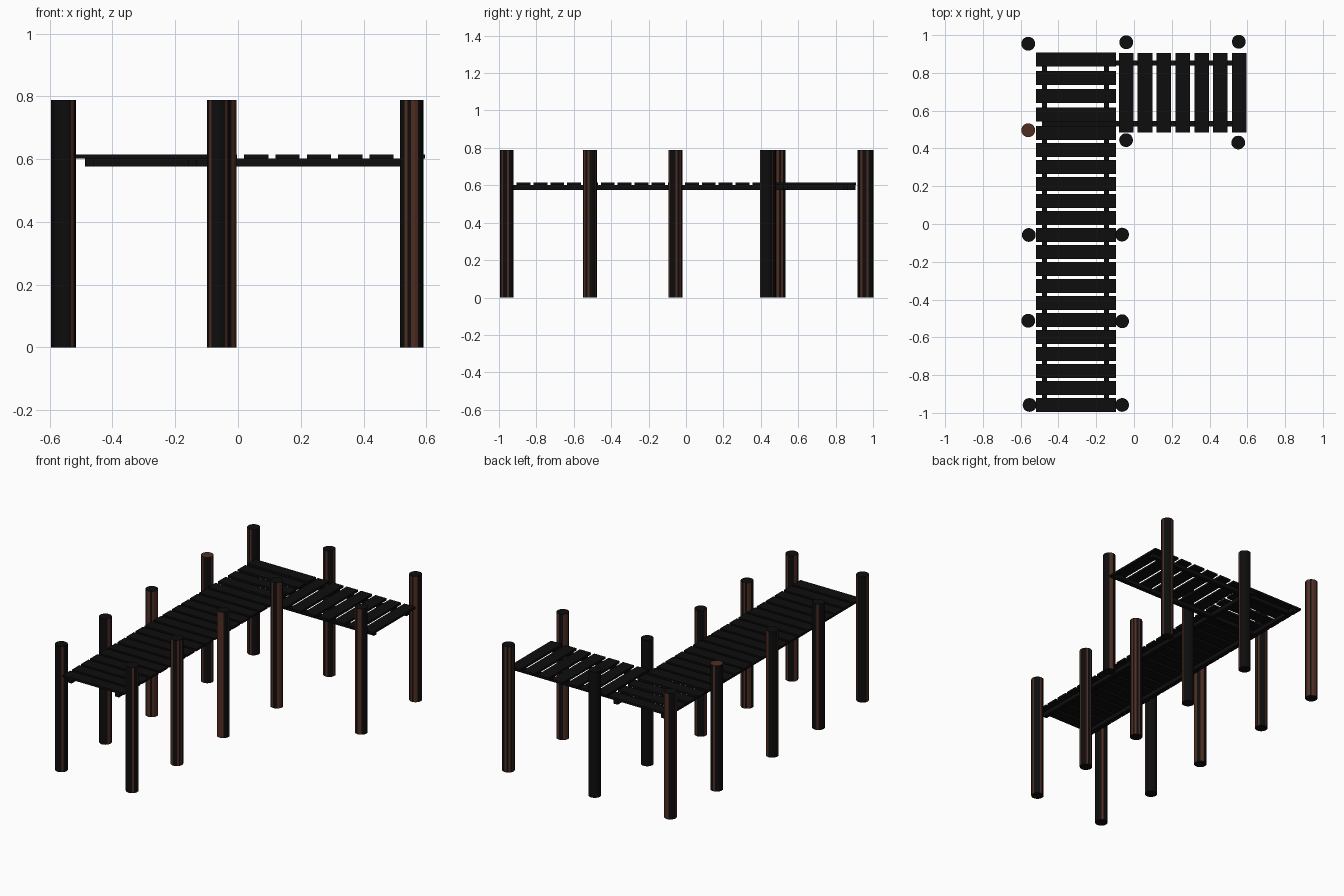
import bpy, bmesh, random

if "Cube" in bpy.data.objects:
    bpy.data.objects.remove(bpy.data.objects["Cube"])

random.seed(4)


def material(name, rgb):
    m = bpy.data.materials.new(name)
    m.diffuse_color = (*rgb, 1.0)
    m.use_nodes = True
    m.node_tree.nodes["Principled BSDF"].inputs["Base Color"].default_value = m.diffuse_color
    return m


tarred = material("tarred_wood", (0.004, 0.004, 0.004))
brown = material("brown_wood", (0.08, 0.027, 0.016))


def finish(bm, name, mats):
    mesh = bpy.data.meshes.new(name)
    bm.to_mesh(mesh)
    bm.free()
    for m in mats:
        mesh.materials.append(m)
    obj = bpy.data.objects.new(name, mesh)
    bpy.context.collection.objects.link(obj)
    return obj


def box(name, x0, x1, y0, y1, z0, z1):
    bm = bmesh.new()
    bmesh.ops.create_cube(bm, size=1.0)
    for v in bm.verts:
        v.co = (x1 if v.co.x > 0 else x0,
                y1 if v.co.y > 0 else y0,
                z1 if v.co.z > 0 else z0)
    return finish(bm, name, [tarred])


def post(name, x, y, brown_top=False, radius=0.0365, height=0.788, sides=20):
    bm = bmesh.new()
    bmesh.ops.create_cone(bm, cap_ends=True, segments=sides,
                          radius1=radius, radius2=radius, depth=height)
    bmesh.ops.translate(bm, verts=bm.verts, vec=(x, y, height / 2))
    bm.normal_update()
    # weathered brown staves among the tarred ones
    for f in bm.faces:
        if f.normal.z > 0.9:
            f.material_index = int(brown_top)
        elif abs(f.normal.z) < 0.1:
            f.material_index = int(random.random() < 0.3)
    return finish(bm, name, [tarred, brown])


PLANK_Z = (0.602, 0.615)
BEAM_Z = (0.576, 0.602)

# main walkway planks: tight spacing, slightly wider beside the branch
starts = [-0.995 + 0.09 * i for i in range(17)]
starts += [starts[-1] + 0.0973 * i for i in range(1, 5)]
for i, y in enumerate(starts):
    box(f"main_plank_{i}", -0.518, -0.096, y, y + 0.074, *PLANK_Z)

# branch planks
for i in range(7):
    x = -0.08 + 0.0998 * i
    box(f"branch_plank_{i}", x, x + 0.077, 0.485, 0.905, *PLANK_Z)

# beams under the planks
for i, x in enumerate((-0.473, -0.146)):
    box(f"main_beam_{i}", x - 0.0135, x + 0.0135, -0.99, 0.905, *BEAM_Z)
for i, y in enumerate((0.531, 0.852)):
    box(f"branch_beam_{i}", -0.487, 0.58, y - 0.0135, y + 0.0135, BEAM_Z[0] + 0.001, BEAM_Z[1] - 0.001)

# round support posts
posts = [(-0.56, 0.954), (-0.041, 0.962), (0.555, 0.965),
         (-0.042, 0.444), (0.552, 0.431),
         (-0.557, -0.058), (-0.063, -0.056),
         (-0.56, -0.512), (-0.063, -0.515),
         (-0.553, -0.958), (-0.063, -0.958)]
for i, (x, y) in enumerate(posts):
    post(f"support_post_{i}", x, y)
post("support_post_brown_top", -0.56, 0.496, brown_top=True)
